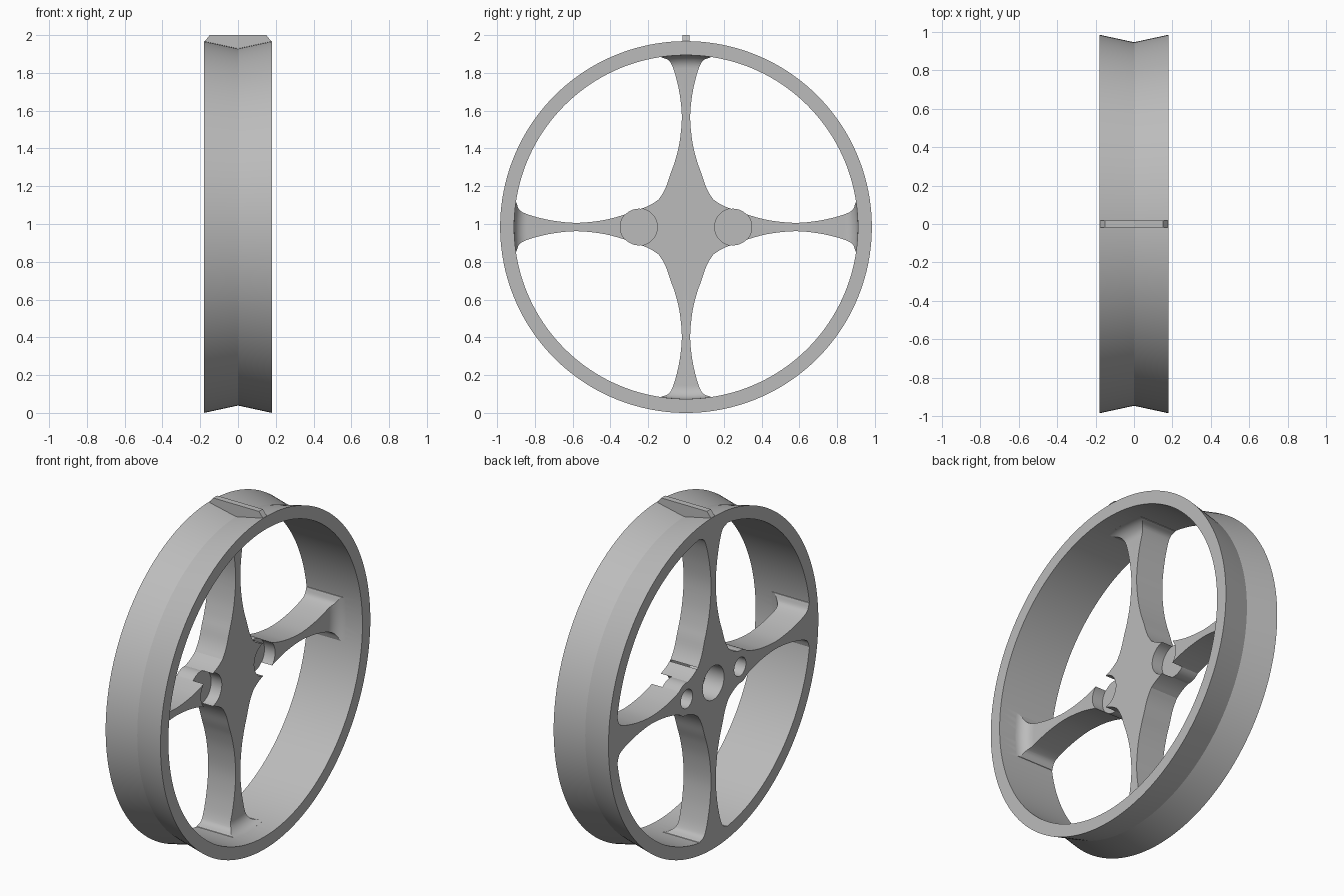
import bpy, bmesh
from math import sin, cos, pi
from mathutils import Vector

CZ = 0.984            # wheel centre height
HALF = 0.18           # half width of the rim
FACE = 0.0            # front plane of the spokes
BOSS_Y, BOSS_R = 0.25, 0.097

cube = bpy.data.objects.get("Cube")
if cube:
    bpy.data.objects.remove(cube)

grey = bpy.data.materials.new("satin_grey")
grey.use_nodes = True
colour = (0.5, 0.5, 0.5, 1)
grey.diffuse_color = colour
grey.node_tree.nodes["Principled BSDF"].inputs["Base Color"].default_value = colour


def finish(name, bm):
    bmesh.ops.remove_doubles(bm, verts=bm.verts, dist=1e-5)
    bmesh.ops.recalc_face_normals(bm, faces=bm.faces)
    mesh = bpy.data.meshes.new(name)
    bm.to_mesh(mesh)
    bm.free()
    mesh.materials.append(grey)
    obj = bpy.data.objects.new(name, mesh)
    bpy.context.collection.objects.link(obj)
    return obj


def lathe(name, profile, y=0.0, steps=64):
    """Revolve a closed (x, radius) profile about the axle direction."""
    bm = bmesh.new()
    rings = []
    for i in range(steps):
        a = 2 * pi * i / steps
        rings.append([bm.verts.new((x, y + r * cos(a), CZ + r * sin(a))) for x, r in profile])
    n = len(profile)
    for i in range(steps):
        p, q = rings[i], rings[(i + 1) % steps]
        for j in range(n):
            k = (j + 1) % n
            if profile[j][1] or profile[k][1]:
                bm.faces.new((p[j], p[k], q[k], q[j]))
    return finish(name, bm)


def cylinder(name, x0, x1, r, y=0.0):
    return lathe(name, [(x0, 0), (x0, r), (x1, r), (x1, 0)], y)


def prism(name, points, offset):
    """Extrude a closed polygon along an offset."""
    bm = bmesh.new()
    face = bm.faces.new([bm.verts.new(p) for p in points])
    top = bmesh.ops.extrude_face_region(bm, geom=[face])["geom"]
    bmesh.ops.translate(bm, vec=offset, verts=[v for v in top if isinstance(v, bmesh.types.BMVert)])
    return finish(name, bm)


def combine(target, tool, operation):
    mod = target.modifiers.new("combine", "BOOLEAN")
    mod.operation, mod.object, mod.solver = operation, tool, "EXACT"
    bpy.context.view_layer.objects.active = target
    bpy.ops.object.modifier_apply(modifier=mod.name)
    bpy.data.objects.remove(tool)


def smooth_path(points, steps=4):
    """Catmull-Rom curve through the points."""
    p = [Vector(q) for q in points]
    p = [2 * p[0] - p[1]] + p + [2 * p[-1] - p[-2]]
    out = []
    for a, b, c, d in zip(p, p[1:], p[2:], p[3:]):
        for i in range(steps):
            t = i / steps
            out.append(0.5 * (2 * b + (c - a) * t + (2 * a - 5 * b + 4 * c - d) * t * t
                              + (3 * b - a - 3 * c + d) * t ** 3))
    return out + [p[-2]]


# Four-armed spider: one half-spoke edge, mirrored and repeated
edge = smooth_path([(0.145, 0.145), (0.18, 0.122), (0.22, 0.103), (0.28, 0.083), (0.35, 0.058),
                    (0.45, 0.034), (0.58, 0.022), (0.7, 0.033), (0.8, 0.055), (0.86, 0.076),
                    (0.885, 0.095), (0.898, 0.13)])
edge.append(Vector((0.925, 0.145)))
outline = []
for k in range(4):
    d = Vector((round(cos(k * pi / 2)), round(sin(k * pi / 2))))
    n = Vector((-d.y, d.x))
    outline += [d * e.x - n * e.y for e in edge]
    outline += [d * e.x + n * e.y for e in reversed(edge[1:])]
spread = 0.07
wheel = prism("wheel", [(-HALF, p.x, CZ + p.y) for p in outline], (HALF + FACE + spread, 0, 0))

# Trim the front back to its plane, leaving a rounded foot at the rim
foot = [(FACE + spread * (1 - cos(t * pi / 16)), 0.84 + spread * sin(t * pi / 16)) for t in range(9)]
trim = [(FACE, 0)] + foot + [(0.12, 0.91), (0.12, 0)]
combine(wheel, lathe("trim_cutter", trim, steps=128), "DIFFERENCE")

# Bolt bosses with open counterbores and through holes
for y in (-BOSS_Y, BOSS_Y):
    combine(wheel, cylinder("boss", -HALF, FACE - 0.03, BOSS_R, y), "UNION")
    combine(wheel, cylinder("counterbore_cutter", FACE - 0.07, 0.1, BOSS_R + 0.001, y), "DIFFERENCE")
    combine(wheel, cylinder("hole_cutter", -0.3, 0.1, 0.055, y), "DIFFERENCE")

# Blind axle bore in the rear face
combine(wheel, cylinder("bore_cutter", -0.3, -0.06, 0.1), "DIFFERENCE")

# Rim with a shallow V groove
rim = lathe("rim", [(-HALF, 0.984), (0, 0.945), (HALF, 0.984), (HALF, 0.91), (-HALF, 0.91)], steps=160)
combine(wheel, rim, "UNION")

# Marker key across the top of the rim
key = prism("marker_key", [(x, -0.018, z) for x, z in
                           ((-HALF, 1.962), (0, 1.925), (HALF, 1.962), (0.15, 2), (-0.15, 2))],
            (0, 0.036, 0))

# Smooth the curved walls, keep the sharp edges
bpy.ops.object.select_all(action="DESELECT")
wheel.select_set(True)
bpy.context.view_layer.objects.active = wheel
bpy.ops.object.shade_smooth_by_angle(angle=pi / 9)
